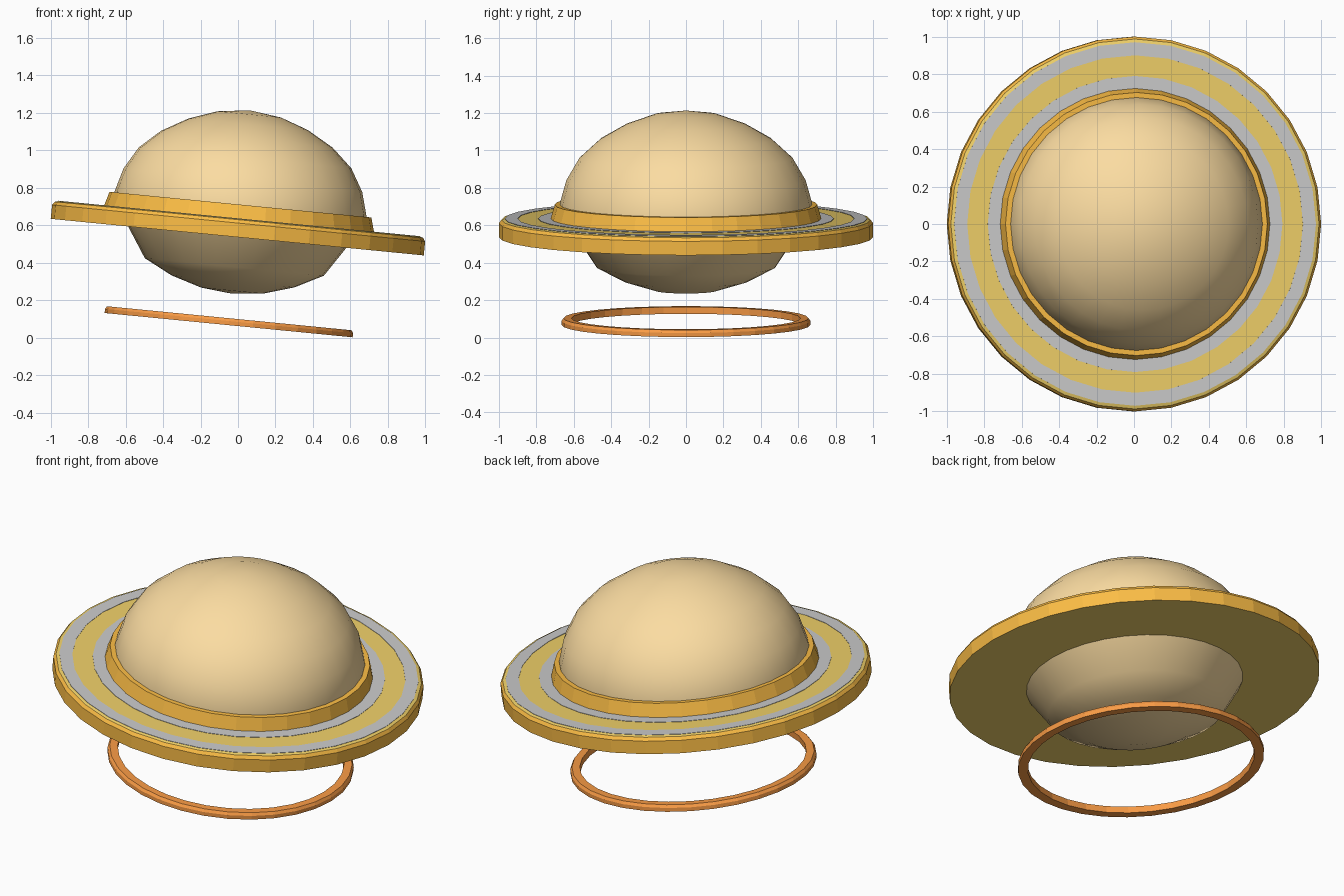
import bpy, math
from mathutils import Matrix

if "Cube" in bpy.data.objects:
    bpy.data.objects.remove(bpy.data.objects["Cube"])

# Everything shares one axis, tilted about y
TILT = Matrix.Translation((-0.004, 0, 0.537)) @ Matrix.Rotation(math.radians(5.6), 4, 'Y')


def material(name, rgb):
    m = bpy.data.materials.new(name)
    m.diffuse_color = (*rgb, 1)
    m.use_nodes = True
    m.node_tree.nodes["Principled BSDF"].inputs["Base Color"].default_value = m.diffuse_color
    return m


SAND = material("sand", (0.97, 0.72, 0.36))
ORANGE = material("orange", (0.97, 0.51, 0.06))
GOLD = material("gold", (0.88, 0.64, 0.14))
RED = material("red_orange", (0.95, 0.33, 0.06))


def revolve(name, profile, mats=(), seg_mats=None, closed=True, sides=32, smooth=False):
    """Spin (radius, height) points round the axis; points run outward-top to bottom."""
    verts, rows = [], []
    for r, h in profile:
        n = 1 if r == 0 else sides
        rows.append(list(range(len(verts), len(verts) + n)))
        for k in range(n):
            a = 2 * math.pi * k / sides
            verts.append((r * math.cos(a), r * math.sin(a), h))
    faces, idx = [], []
    count = len(profile) if closed else len(profile) - 1
    for s in range(count):
        top, low = rows[s], rows[(s + 1) % len(rows)]
        for k in range(sides):
            j = (k + 1) % sides
            f = [top[k % len(top)], low[k % len(low)], low[j % len(low)], top[j % len(top)]]
            faces.append(list(dict.fromkeys(f)))
            idx.append(seg_mats[s] if seg_mats else 0)
    me = bpy.data.meshes.new(name)
    me.from_pydata(verts, [], faces)
    for m in mats:
        me.materials.append(m)
    for p, i in zip(me.polygons, idx):
        p.material_index = i
        p.use_smooth = smooth
    ob = bpy.data.objects.new(name, me)
    ob.matrix_world = TILT
    bpy.context.collection.objects.link(ob)
    return ob


# Flattened globe
revolve("globe", [(0, 0.680), (0.17, 0.658), (0.32, 0.605), (0.46, 0.525), (0.57, 0.425),
                  (0.64, 0.305), (0.675, 0.18), (0.67, 0.09), (0.585, 0), (0.48, -0.16),
                  (0.33, -0.237), (0.165, -0.287), (0, -0.303)],
        [SAND], closed=False, smooth=True)

# Wide disc: gold faces, orange rim with a chamfer
revolve("wide_ring", [(0.57, 0.098), (0.97, 0.098), (0.987, 0.093), (1.0, 0.075),
                      (1.0, 0), (0.57, 0)],
        [GOLD, ORANGE], [0, 0, 1, 1, 0, 0])

# Grey stripes laid on the disc
for name, inner, outer in (("inner_stripe", 0.69, 0.79), ("outer_stripe", 0.90, 0.97)):
    revolve(name, [(inner, 0.1), (outer, 0.1), (outer, 0.096), (inner, 0.096)])

# Collar around the globe
revolve("collar", [(0.66, 0.174), (0.702, 0.174), (0.726, 0.09), (0.66, 0.09)], [ORANGE])

# Thin loose ring underneath
revolve("lower_ring", [(0.612, -0.435), (0.655, -0.435), (0.665, -0.45), (0.665, -0.472),
                       (0.612, -0.472)], [RED])
